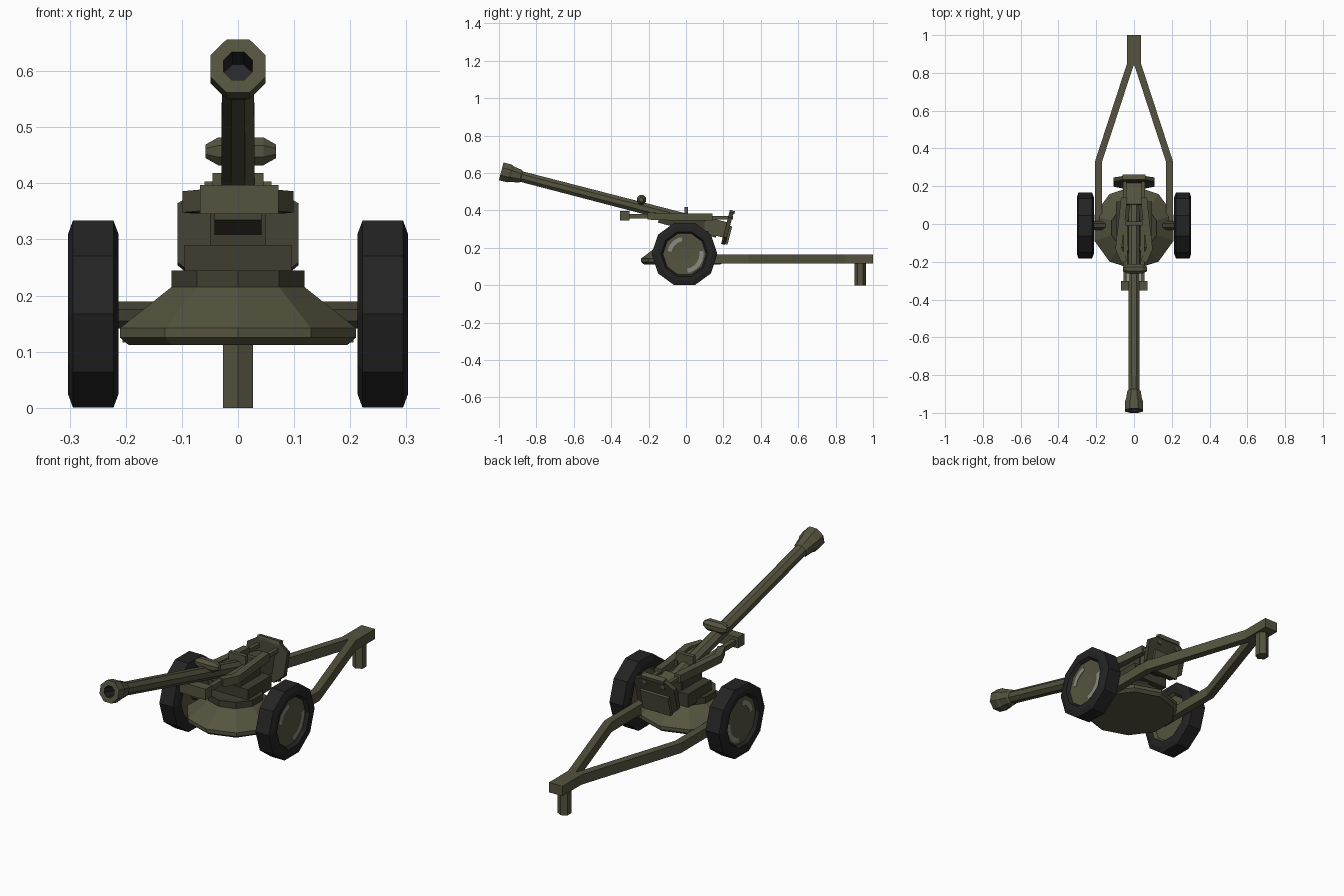
import bpy, bmesh, math
from mathutils import Vector, Matrix

if "Cube" in bpy.data.objects:
    bpy.data.objects.remove(bpy.data.objects["Cube"])


def material(name, rgb):
    m = bpy.data.materials.new(name)
    m.diffuse_color = (*rgb, 1)
    m.use_nodes = True
    m.node_tree.nodes["Principled BSDF"].inputs["Base Color"].default_value = m.diffuse_color
    return m


OLIVE = material("olive paint", (0.090, 0.088, 0.050))
DARK = material("dark olive paint", (0.050, 0.048, 0.030))
RUBBER = material("tyre rubber", (0.017, 0.017, 0.018))
BORE = material("dark bore", (0.022, 0.022, 0.025))
LIGHT = material("worn metal", (0.26, 0.26, 0.22))


def finish(name, bm, mats, matrix=None):
    if matrix is not None:
        bm.transform(matrix)
    bmesh.ops.recalc_face_normals(bm, faces=bm.faces)
    me = bpy.data.meshes.new(name)
    bm.to_mesh(me)
    bm.free()
    for m in mats:
        me.materials.append(m)
    ob = bpy.data.objects.new(name, me)
    bpy.context.collection.objects.link(ob)
    return ob


def lathe(name, profile, n, matrix, mats, phase=0.0, bands=None):
    """Turn (along, radius) points about local z; bands gives a material per band."""
    bm = bmesh.new()
    rings = []
    for z, r in profile:
        rings.append([bm.verts.new((r * math.cos(phase + 2 * math.pi * i / n),
                                    r * math.sin(phase + 2 * math.pi * i / n), z)) for i in range(n)])
    for k in range(len(rings) - 1):
        a, b = rings[k], rings[k + 1]
        for i in range(n):
            f = bm.faces.new((a[i], a[(i + 1) % n], b[(i + 1) % n], b[i]))
            f.material_index = bands[k] if bands else 0
    for ring, idx in ((rings[0], 0), (rings[-1], -1)):
        f = bm.faces.new(ring)
        f.material_index = bands[idx] if bands else 0
    return finish(name, bm, mats, matrix)


def box(name, lo, hi, mat, matrix=None):
    bm = bmesh.new()
    bmesh.ops.create_cube(bm, size=1)
    lo, hi = Vector(lo), Vector(hi)
    for v in bm.verts:
        v.co = Vector([(lo[i] + hi[i]) / 2 + v.co[i] * (hi[i] - lo[i]) for i in range(3)])
    return finish(name, bm, [mat], matrix)


def bar(name, pts, w, h, mat):
    """Rectangular bar swept along a mostly level path with mitred corners."""
    bm = bmesh.new()
    pts = [Vector(p) for p in pts]
    rings = []
    for i, p in enumerate(pts):
        a = (p - pts[max(i - 1, 0)]).normalized()
        b = (pts[min(i + 1, len(pts) - 1)] - p).normalized()
        t = (a + b).normalized()
        s = Vector((t.y, -t.x, 0)).normalized() * (w / 2)
        u = Vector((0, 0, h / 2))
        rings.append([bm.verts.new(p + q) for q in (s + u, u - s, -s - u, s - u)])
    for a, b in zip(rings, rings[1:]):
        for i in range(4):
            bm.faces.new((a[i], a[(i + 1) % 4], b[(i + 1) % 4], b[i]))
    bm.faces.new(rings[0])
    bm.faces.new(rings[-1])
    return finish(name, bm, [mat])


def plate(name, outline, t0, t1, mat, matrix):
    """Outline in local xy, thickness along local z."""
    bm = bmesh.new()
    f = bm.faces.new([bm.verts.new((x, y, t0)) for x, y in outline])
    ext = bmesh.ops.extrude_face_region(bm, geom=[f])
    vs = [g for g in ext["geom"] if isinstance(g, bmesh.types.BMVert)]
    bmesh.ops.translate(bm, verts=vs, vec=(0, 0, t1 - t0))
    return finish(name, bm, [mat], matrix)


# Frame of the gun: local x sideways, y up from the barrel, z backwards from the muzzle
back = Vector((0, 0.968, -0.251)).normalized()
up = Vector((0, -back.z, back.y))
side = up.cross(back)
GUN = Matrix.Translation((0, -0.988, 0.609)) @ Matrix((side, up, back)).transposed().to_4x4()
OCT = math.pi / 8

# Barrel with flared muzzle and sunken bore
lathe("barrel", [(0.08, 0.026), (0.0, 0.028), (0.0, 0.053), (0.045, 0.053), (0.058, 0.046),
                 (0.105, 0.038), (0.112, 0.031), (1.22, 0.033)], 8, GUN, [OLIVE, BORE], OCT,
      [1, 0, 0, 0, 0, 0, 0])
# Cradle and breech
box("cradle", (-0.042, -0.055, 0.88), (0.042, -0.012, 1.2), DARK, GUN)
box("breech_block", (-0.045, -0.045, 1.12), (0.045, 0.04, 1.24), OLIVE, GUN)

# Rear shield and its raised panel
half = [(0.06, 0.088), (0.108, 0.058), (0.108, -0.05), (0.06, -0.09)]
outline = half + [(-x, y) for x, y in reversed(half)]
SHIELD = Matrix.Translation((0, 0.222, 0.305)) @ GUN.to_3x3().to_4x4()
plate("rear_shield", outline, -0.012, 0.01, DARK, SHIELD)
box("shield_panel", (-0.075, -0.085, 0.005), (0.075, 0.015, 0.022), OLIVE, SHIELD)
box("shield_top_lip", (-0.06, 0.08, -0.012), (0.06, 0.098, 0.016), OLIVE, SHIELD)

# Saucer-shaped carriage with turning ring
lathe("carriage_saucer", [(0.112, 0.205), (0.125, 0.221), (0.142, 0.221), (0.215, 0.125)],
      10, Matrix.Translation((0, -0.02, 0)), [OLIVE], math.pi / 10)
lathe("turning_ring", [(0.195, 0.112), (0.215, 0.125), (0.245, 0.125), (0.24, 0.09)],
      10, Matrix.Translation((0, -0.02, 0)), [DARK], math.pi / 10)
box("pedestal_base", (-0.095, -0.06, 0.225), (0.095, 0.12, 0.29), DARK)
box("pedestal", (-0.05, -0.05, 0.28), (0.05, 0.10, 0.35), DARK)

# Front balance box, sight roller and small cross plate
box("front_box", (-0.068, -0.352, 0.345), (0.072, -0.302, 0.397), OLIVE)
ACROSS = Matrix(((0, 0, 1), (1, 0, 0), (0, 1, 0))).to_4x4()
lathe("sight_roller", [(-0.063, 0.013), (-0.04, 0.027), (0.04, 0.027), (0.063, 0.013)], 8,
      Matrix.Translation((0.005, -0.238, 0.457)) @ ACROSS, [OLIVE], OCT)
box("cross_plate", (-0.045, -0.008, 0.36), (0.045, 0.012, 0.418), OLIVE)

# Two trail legs joined at a tow beam
for s, label in ((-1, "left"), (1, "right")):
    bar(label + "_trail_leg", [(s * 0.188, -0.02, 0.14), (s * 0.188, 0.33, 0.14),
                               (s * 0.018, 0.85, 0.14)], 0.036, 0.048, OLIVE)
    # Side arms and rods beside the gun
    bar(label + "_cradle_arm", [(s * 0.052, 0.14, 0.365), (s * 0.062, 0.04, 0.365),
                                (s * 0.082, -0.13, 0.367), (s * 0.05, -0.2, 0.37)],
        0.034, 0.038, OLIVE)
    bar(label + "_front_rod", [(s * 0.045, -0.31, 0.37), (s * 0.045, 0.02, 0.365)], 0.022, 0.024, OLIVE)
    bar(label + "_rear_rod", [(s * 0.05, 0.1, 0.362), (s * 0.05, 0.25, 0.36)], 0.018, 0.018, OLIVE)
    # Wheel: tyre with dished hub on both faces
    W = (Matrix.Translation((0, -0.008, 0.167)) @ Matrix.Diagonal((s, 1, 1, 1)) @ ACROSS)
    lathe(label + "_wheel", [(0.23, 0.112), (0.213, 0.122), (0.213, 0.15), (0.222, 0.1755), (0.294, 0.1755),
                             (0.303, 0.15), (0.303, 0.125), (0.288, 0.115), (0.284, 0.04)],
          10, W, [OLIVE, RUBBER], 0, [0, 1, 1, 1, 1, 1, 1, 0])
    # Worn crescents on the hub
    for k, (a0, a1, r0, r1) in enumerate(((100, 170, 0.07, 0.092), (-80, 10, 0.08, 0.102))):
        ang = [math.radians(a0 + (a1 - a0) * i / 6) for i in range(7)]
        ring = [(r1 * math.cos(a), r1 * math.sin(a)) for a in ang]
        ring += [(r0 * math.cos(a), r0 * math.sin(a)) for a in reversed(ang)]
        plate(f"{label}_hub_wear_{k + 1}", ring, 0.284, 0.2885, LIGHT, W)
box("tow_beam", (-0.036, 0.84, 0.116), (0.036, 1.0, 0.164), OLIVE)
lathe("rear_foot", [(0.0, 0.031), (0.13, 0.031)], 6, Matrix.Translation((0, 0.932, 0)), [OLIVE], math.pi / 2)

# Axle between the wheels
lathe("axle", [(-0.24, 0.026), (0.24, 0.026)], 8, Matrix.Translation((0, -0.008, 0.165)) @ ACROSS, [DARK], OCT)
